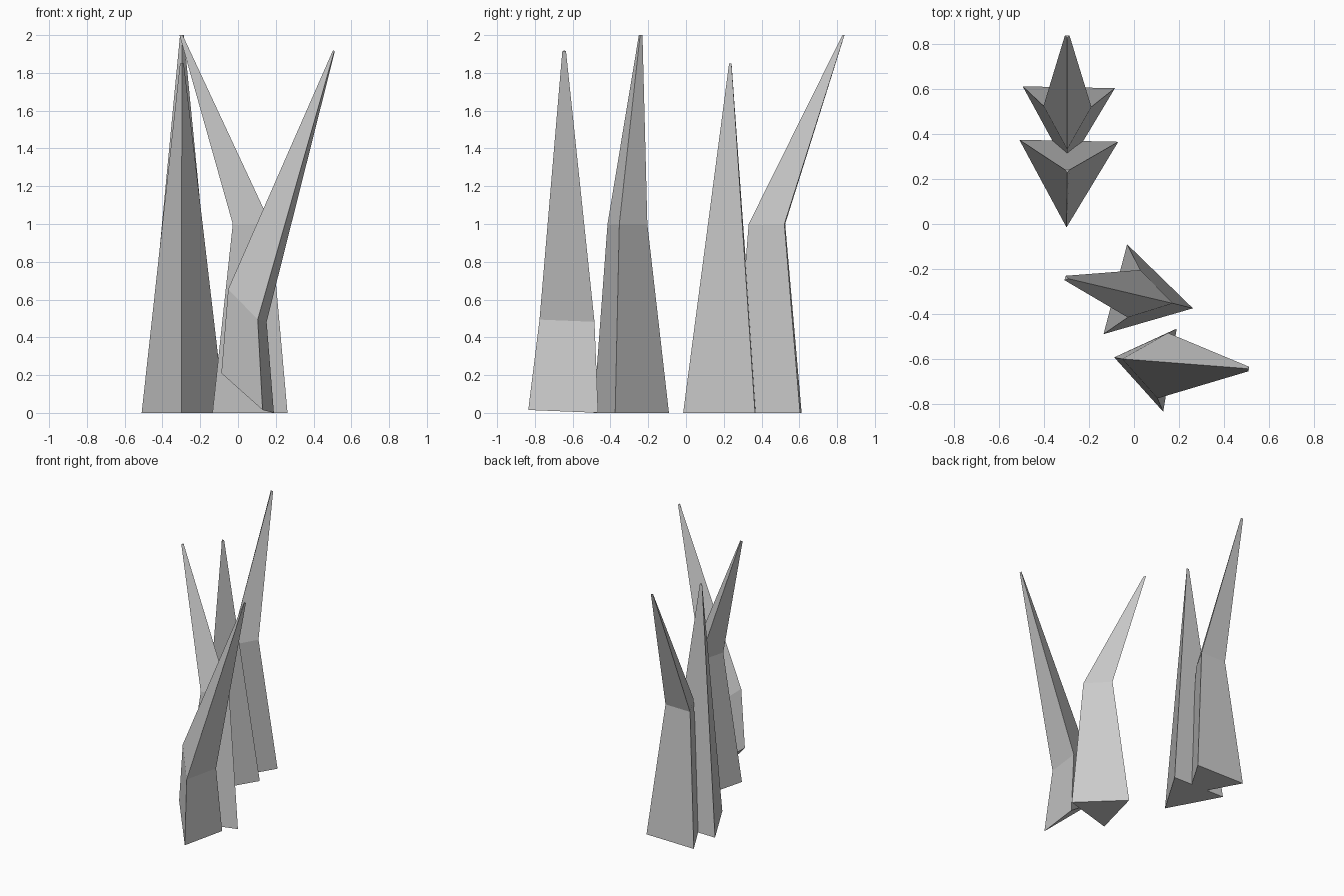
import bpy, bmesh
from mathutils import Vector

if "Cube" in bpy.data.objects:
    bpy.data.objects.remove(bpy.data.objects["Cube"])


def grass_blade(name, side, rings):
    """Loft triangular sections: each ring is (front ridge point, back-edge midpoint, back width)."""
    side = Vector(side).normalized()
    bm = bmesh.new()
    loops = []
    for ridge, back, width in rings:
        back = Vector(back)
        pts = (Vector(ridge), back + side * width / 2, back - side * width / 2)
        loops.append([bm.verts.new(p) for p in pts])
    for low, high in zip(loops, loops[1:]):
        for i in range(3):
            j = (i + 1) % 3
            bm.faces.new((low[i], low[j], high[j], high[i]))
    bm.faces.new(loops[0])
    bm.faces.new(loops[-1])
    bmesh.ops.recalc_face_normals(bm, faces=bm.faces)
    mesh = bpy.data.meshes.new(name)
    bm.to_mesh(mesh)
    bm.free()
    obj = bpy.data.objects.new(name, mesh)
    bpy.context.collection.objects.link(obj)
    return obj


# Straight upright blade
grass_blade("straight_blade", (1, -0.02, 0), [
    ((-0.30, -0.015, 0), (-0.29, 0.37, 0), 0.44),
    ((-0.297, 0.228, 1.85), (-0.297, 0.241, 1.85), 0.02),
])

# Blade bent towards the back
grass_blade("back_bent_blade", (1, -0.02, 0), [
    ((-0.297, 0.25, 0), (-0.29, 0.608, 0), 0.41),
    ((-0.297, 0.332, 1), (-0.296, 0.523, 1), 0.213),
    ((-0.297, 0.828, 2), (-0.297, 0.839, 2), 0.02),
])

# Blade bent towards the left
grass_blade("left_bent_blade", (0.105, 0.4, 0), [
    ((0.262, -0.375, 0), (-0.083, -0.29, 0), 0.413),
    ((0.173, -0.353, 1), (0, -0.31, 1), 0.218),
    ((-0.293, -0.243, 2), (-0.307, -0.24, 2), 0.02),
])

# Blade bent towards the right, with a tilted base
grass_blade("right_bent_blade", (0.06, 0.37, -0.015), [
    ((-0.088, -0.593, 0.21), (0.16, -0.65, 0.008), 0.375),
    ((-0.052, -0.6, 0.655), (0.128, -0.63, 0.488), 0.295),
    ((0.503, -0.643, 1.92), (0.511, -0.645, 1.914), 0.02),
])
